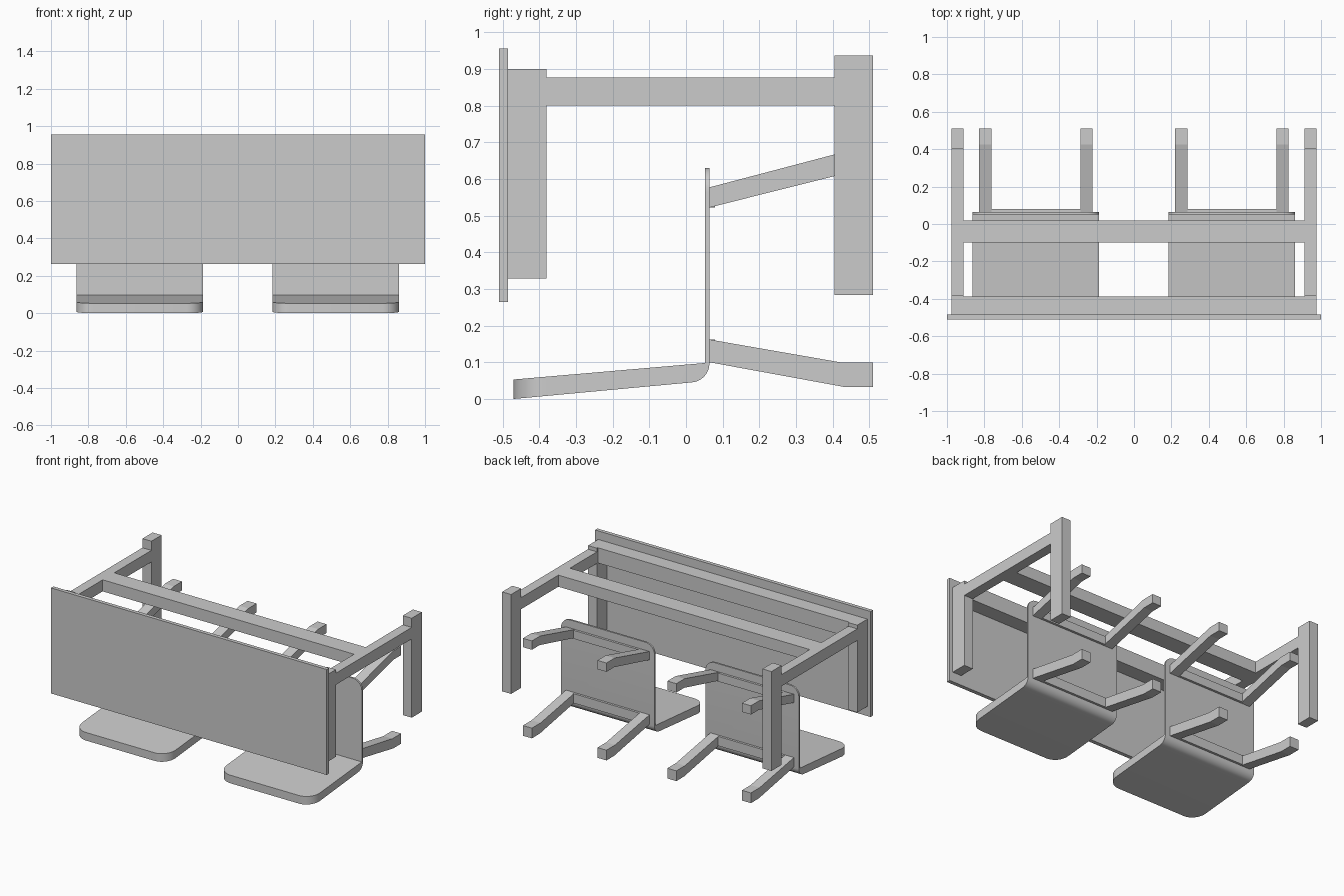
import bpy, bmesh, math

if "Cube" in bpy.data.objects:
    bpy.data.objects.remove(bpy.data.objects["Cube"])


def finish(name, bm, smooth=False):
    bmesh.ops.recalc_face_normals(bm, faces=bm.faces)
    me = bpy.data.meshes.new(name)
    bm.to_mesh(me)
    bm.free()
    ob = bpy.data.objects.new(name, me)
    bpy.context.collection.objects.link(ob)
    if smooth:
        bpy.ops.object.select_all(action='DESELECT')
        ob.select_set(True)
        bpy.context.view_layer.objects.active = ob
        bpy.ops.object.shade_smooth_by_angle(angle=math.radians(35))
    return ob


def extrude_x(profile, x0, x1):
    """Extrude a (y, z) profile from x0 to x1."""
    bm = bmesh.new()
    face = bm.faces.new([bm.verts.new((x0, y, z)) for y, z in profile])
    geom = bmesh.ops.extrude_face_region(bm, geom=[face])['geom']
    bmesh.ops.translate(bm, vec=(x1 - x0, 0, 0),
                        verts=[v for v in geom if isinstance(v, bmesh.types.BMVert)])
    return bm


def box(name, x0, x1, y0, y1, z0, z1):
    return finish(name, extrude_x([(y0, z0), (y1, z0), (y1, z1), (y0, z1)], x0, x1))


def round_edges(bm, test, radius):
    edges = [e for e in bm.edges if all(test(v.co) for v in e.verts)
             and abs(e.verts[0].co.x - e.verts[1].co.x) < 1e-5]
    bmesh.ops.bevel(bm, geom=edges, offset=radius, segments=8, profile=0.5,
                    affect='EDGES', clamp_overlap=False)


# Desk lying on its side: top, rail and stretcher
box("desk_top", -1, 1, -0.51, -0.485, 0.264, 0.956)
box("desk_rail", -0.912, 0.912, -0.485, -0.388, 0.80, 0.90)
box("desk_stretcher", -0.912, 0.912, -0.10, 0.02, 0.80, 0.876)

# Desk end frames
for side, s in (("left", -1), ("right", 1)):
    x0, x1 = sorted((s * 0.912, s * 0.977))
    box(f"desk_support_{side}", x0, x1, -0.485, -0.38, 0.328, 0.90)
    box(f"desk_post_{side}", x0, x1, -0.38, 0.405, 0.80, 0.876)
    box(f"desk_foot_{side}", x0, x1, 0.405, 0.51, 0.284, 0.936)

# Chair profiles, seen from the side
arc = [(0.012 + 0.052 * math.sin(a), 0.097 - 0.052 * math.cos(a))
       for a in (math.radians(5 + 85 * i / 8) for i in range(9))]
SHELL = [(-0.47, 0.053), (-0.47, 0.0)] + arc + [(0.064, 0.63), (0.052, 0.63), (0.052, 0.098)]
BACK_LEG = [(0.064, 0.10), (0.43, 0.033), (0.51, 0.033), (0.51, 0.10), (0.42, 0.10), (0.064, 0.162)]
FRONT_LEG = [(0.064, 0.522), (0.43, 0.614), (0.51, 0.614), (0.51, 0.672), (0.425, 0.672), (0.064, 0.577)]

# Two chairs lying on their backs
for side, cx in (("left", -0.525), ("right", 0.523)):
    bm = extrude_x(SHELL, cx - 0.339, cx + 0.339)
    round_edges(bm, lambda c: c.y < -0.46, 0.09)
    round_edges(bm, lambda c: c.z > 0.62, 0.065)
    finish(f"chair_shell_{side}", bm, True)
    for label, profile, z0, z1 in (("back", BACK_LEG, 0.10, 0.162),
                                   ("front", FRONT_LEG, 0.522, 0.577)):
        box(f"chair_{label}_bar_{side}", cx - 0.24, cx + 0.24, 0.064, 0.079, z0, z1)
        for n, s in enumerate((-1, 1)):
            x0, x1 = sorted((cx + s * 0.238, cx + s * 0.303))
            finish(f"chair_{label}_leg_{side}_{n}", extrude_x(profile, x0, x1))
